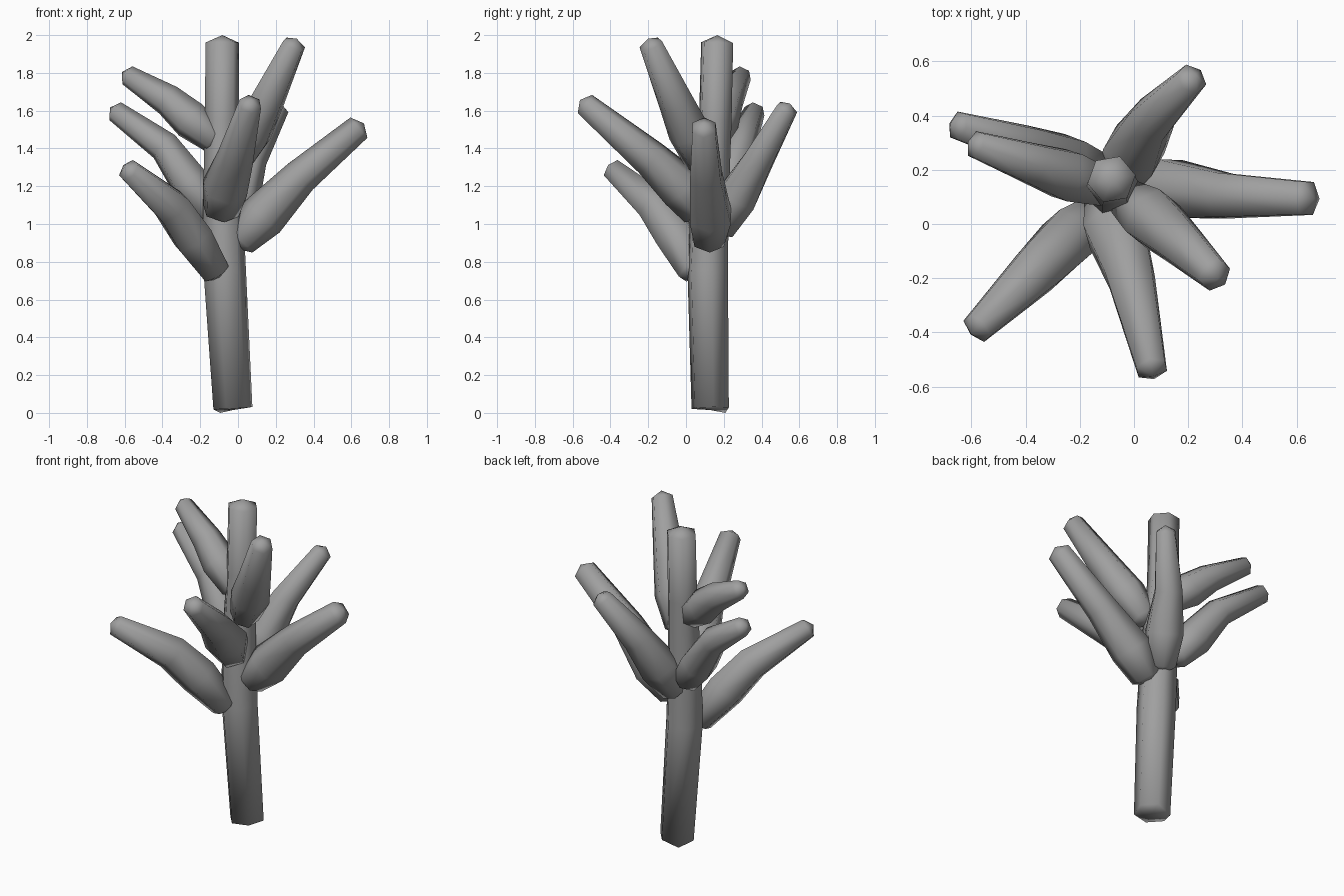
import bpy, bmesh, math
from mathutils import Vector

if "Cube" in bpy.data.objects:
    bpy.data.objects.remove(bpy.data.objects["Cube"])

SIDES = 6
bark = bpy.data.materials.new("bark_grey")
bark.diffuse_color = (0.35, 0.35, 0.35, 1)
bark.use_nodes = True
bark.node_tree.nodes["Principled BSDF"].inputs["Base Color"].default_value = bark.diffuse_color

def tube(name, rings, tip, base, phase=0.0, foot=None):
    """Low-poly limb through (x, y, z, radius) rings, with shallow pointed ends."""
    pts = [Vector(r[:3]) for r in rings]
    bm = bmesh.new()
    loops = []
    for i, p in enumerate(pts):
        before = (p - pts[i - 1]).normalized() if i else Vector()
        after = (pts[i + 1] - p).normalized() if i + 1 < len(pts) else Vector()
        t = (before + after).normalized()
        ref = Vector((0, 1, 0)) if abs(t.z) > 0.97 else Vector((0, 0, 1))
        u = ref.cross(t).normalized()
        v = t.cross(u)
        loop = []
        for k in range(SIDES):
            a = phase + math.tau * k / SIDES
            loop.append(bm.verts.new(p + (u * math.cos(a) + v * math.sin(a)) * rings[i][3]))
        loops.append(loop)
    # side faces
    for lo, hi in zip(loops, loops[1:]):
        for k in range(SIDES):
            n = (k + 1) % SIDES
            bm.faces.new((lo[k], lo[n], hi[n], hi[k]))
    # pointed ends
    ends = ((loops[0], pts[0], pts[0] - pts[1], base),
            (loops[-1], pts[-1], pts[-1] - pts[-2], tip))
    for loop, p, d, depth in ends:
        apex = bm.verts.new(p + d.normalized() * depth)
        for k in range(SIDES):
            bm.faces.new((loop[k], loop[(k + 1) % SIDES], apex))
    # slightly uneven foot of the trunk
    if foot:
        low = min(loops[0], key=lambda w: (w.co - Vector(foot)).length)
        low.co.z = 0.0
    bmesh.ops.recalc_face_normals(bm, faces=bm.faces[:])
    # smooth all round, ends included
    for f in bm.faces:
        f.smooth = True
    me = bpy.data.meshes.new(name)
    bm.to_mesh(me)
    bm.free()
    me.materials.append(bark)
    ob = bpy.data.objects.new(name, me)
    bpy.context.collection.objects.link(ob)
    return ob

# trunk
tube("trunk", [(-0.027, 0.128, 0.025, 0.105), (-0.07, 0.115, 0.75, 0.114),
               (-0.08, 0.125, 1.1, 0.107), (-0.085, 0.155, 1.55, 0.092),
               (-0.083, 0.165, 1.96, 0.09)],
     tip=0.04, base=0.01, phase=math.radians(10), foot=(-0.1, 0.21, 0))

# branches, each swelling past its root and tapering to the tip
branches = {
    "branch_front_left": [(-0.12, 0.04, 0.75, 0.085), (-0.24, -0.05, 0.93, 0.115),
                          (-0.35, -0.16, 1.09, 0.104), (-0.58, -0.385, 1.285, 0.063)],
    "branch_right": [(0.01, 0.12, 0.91, 0.09), (0.13, 0.13, 1.04, 0.124),
                     (0.33, 0.105, 1.25, 0.095), (0.64, 0.095, 1.51, 0.07)],
    "branch_front": [(-0.09, 0.07, 1.07, 0.1), (-0.07, -0.02, 1.19, 0.125),
                     (-0.015, -0.185, 1.345, 0.1), (0.065, -0.535, 1.635, 0.062)],
    "branch_front_right": [(-0.01, 0.08, 1.32, 0.085), (0.07, 0.02, 1.48, 0.115),
                           (0.15, -0.05, 1.64, 0.097), (0.297, -0.187, 1.952, 0.064)],
    "branch_back": [(-0.05, 0.18, 0.98, 0.09), (0.0, 0.27, 1.14, 0.118),
                    (0.065, 0.385, 1.34, 0.09), (0.213, 0.535, 1.61, 0.06)],
    "branch_left_lower": [(-0.14, 0.19, 1.07, 0.085), (-0.25, 0.23, 1.21, 0.108),
                          (-0.39, 0.285, 1.41, 0.085), (-0.65, 0.363, 1.597, 0.057)],
    "branch_left_upper": [(-0.12, 0.14, 1.445, 0.08), (-0.25, 0.18, 1.55, 0.105),
                          (-0.37, 0.22, 1.655, 0.086), (-0.585, 0.293, 1.787, 0.055)],
}
for name, rings in branches.items():
    tube(name, rings, tip=0.035, base=0.05, phase=math.radians(30))
